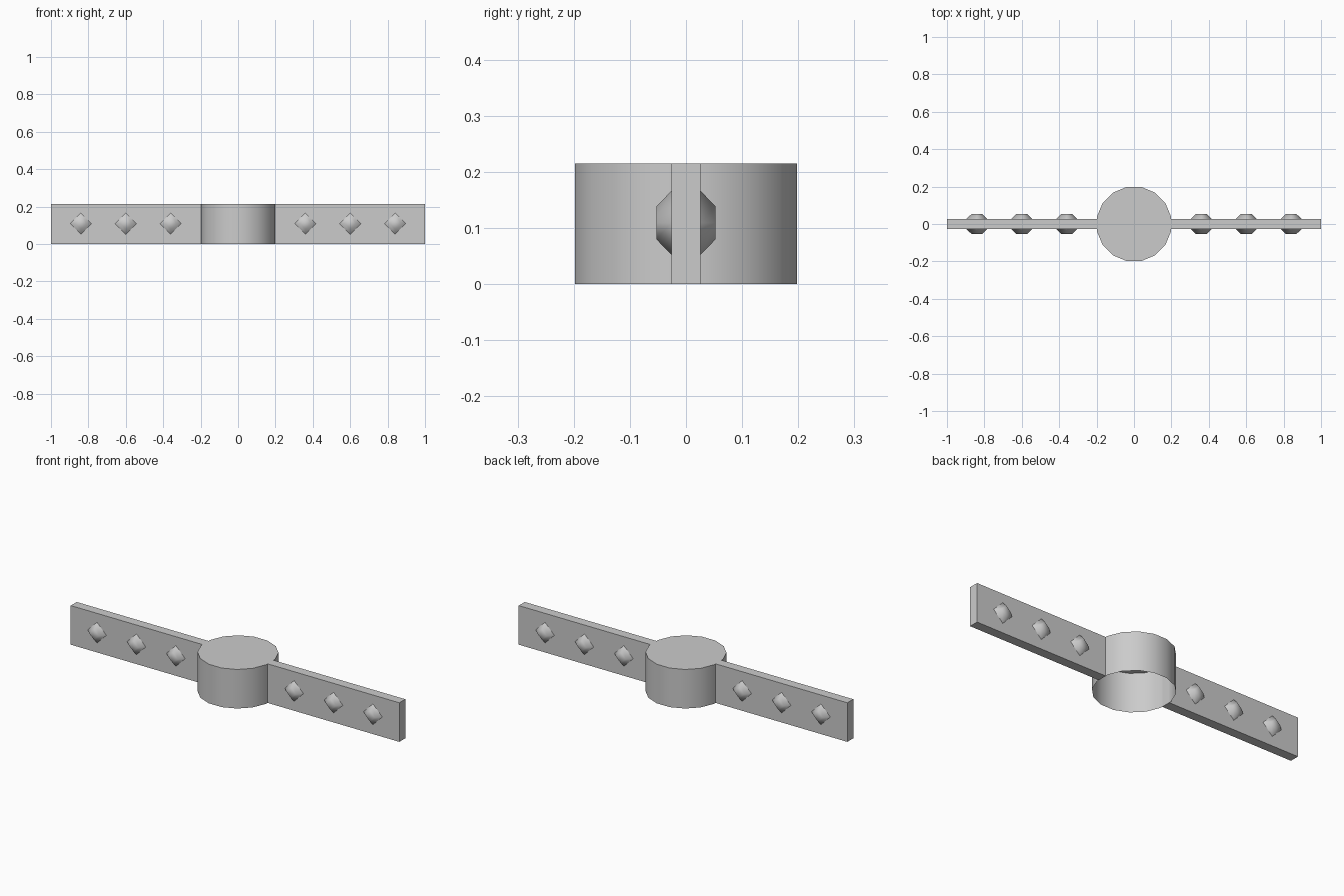
import bpy, bmesh, math
from mathutils import Matrix

if "Cube" in bpy.data.objects:
    bpy.data.objects.remove(bpy.data.objects["Cube"], do_unlink=True)

HEIGHT = 0.215
HUB = 0.198       # distance from the axis to a flat of the hub
BAR = 0.026       # half thickness of the arms

grey = bpy.data.materials.new("plain grey")
grey.use_nodes = True
colour = (0.6, 0.6, 0.6, 1)
grey.diffuse_color = colour
grey.node_tree.nodes["Principled BSDF"].inputs["Base Color"].default_value = colour


def finish(name, bm):
    mesh = bpy.data.meshes.new(name)
    bm.to_mesh(mesh)
    bm.free()
    mesh.materials.append(grey)
    ob = bpy.data.objects.new(name, mesh)
    bpy.context.collection.objects.link(ob)
    return ob


# Hub: sixteen-sided cap, closed on top and open below
bm = bmesh.new()
radius = HUB / math.cos(math.pi / 16)
turn = Matrix.Rotation(math.pi / 16, 4, "Z")
bmesh.ops.create_cone(bm, cap_ends=True, segments=16, radius1=radius, radius2=radius,
                      depth=HEIGHT, matrix=Matrix.Translation((0, 0, HEIGHT / 2)) @ turn)
bm.normal_update()
bmesh.ops.delete(bm, geom=[f for f in bm.faces if f.normal.z < -0.9], context="FACES_ONLY")
for f in bm.faces:
    f.smooth = f.normal.z < 0.5
for e in bm.edges:
    e.smooth = not any(f.normal.z > 0.5 for f in e.link_faces)
finish("hub", bm)

for side, s in (("left", 1), ("right", -1)):
    # Arm: flat bar from the hub wall outwards
    bm = bmesh.new()
    size = Matrix.Diagonal((1 - HUB, 2 * BAR, HEIGHT, 1))
    place = Matrix.Translation((s * (1 + HUB) / 2, 0, HEIGHT / 2))
    bmesh.ops.create_cube(bm, size=1, matrix=place @ size)
    finish(side + "_arm", bm)

    # Studs: blunt diamond pyramids on both faces of the arm
    for i, x in enumerate((0.36, 0.6, 0.84)):
        for face, d in (("front", -1), ("back", 1)):
            bm = bmesh.new()
            place = (Matrix.Translation((s * x, d * (BAR + 0.0135), 0.109))
                     @ Matrix.Rotation(-d * math.pi / 2, 4, "X"))
            bmesh.ops.create_cone(bm, cap_ends=True, segments=4, radius1=0.057,
                                  radius2=0.029, depth=0.027, matrix=place)
            bm.normal_update()
            # drop the hidden base, round the shading of the rest
            base = [f for f in bm.faces if f.normal.y * d < -0.9]
            bmesh.ops.delete(bm, geom=base, context="FACES_ONLY")
            for f in bm.faces:
                f.smooth = True
            finish(f"{side}_{face}_stud_{i + 1}", bm)
